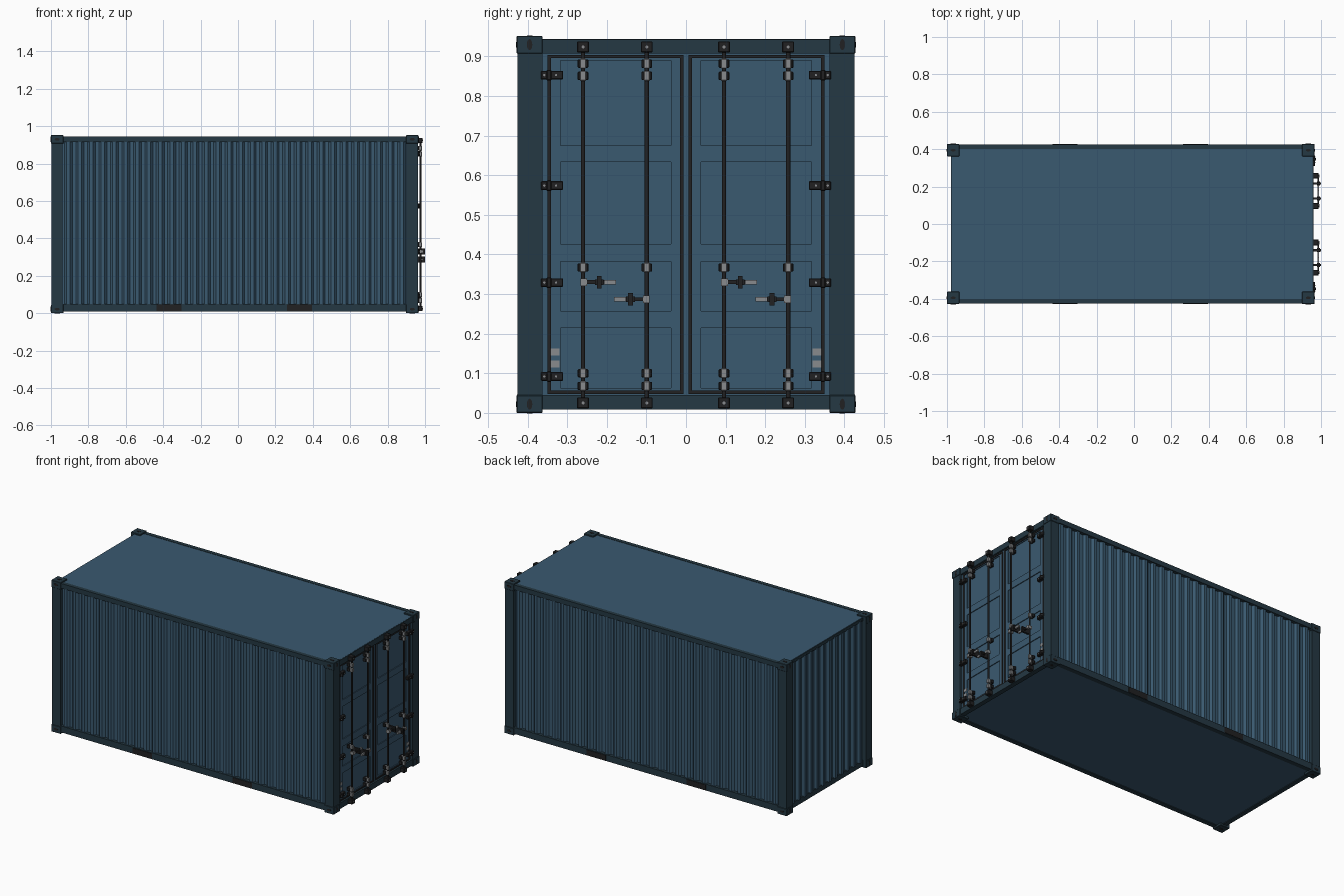
import bpy
import bmesh
from math import pi
from mathutils import Matrix, Vector

cube = bpy.data.objects.get("Cube")
if cube:
    bpy.data.objects.remove(cube, do_unlink=True)


def material(name, colour):
    mat = bpy.data.materials.new(name)
    mat.use_nodes = True
    mat.diffuse_color = (*colour, 1)
    mat.node_tree.nodes["Principled BSDF"].inputs["Base Color"].default_value = (*colour, 1)
    return mat


BLUE = material("panel blue", (.042, .100, .160))
FRAME = material("frame dark blue", (.018, .040, .056))
BLACK = material("black hardware", (.015, .015, .016))
GREY = material("grey metal", (.25, .26, .27))

# Main dimensions
LEFT, RIGHT = -1.0, .965
HALF, TOP = .428, .952
CAST = .066
DOOR = .948


def finish(name, bm, mat):
    mesh = bpy.data.meshes.new(name)
    bm.to_mesh(mesh)
    bm.free()
    mesh.materials.append(mat)
    obj = bpy.data.objects.new(name, mesh)
    bpy.context.scene.collection.objects.link(obj)
    return obj


def boxes(name, mat, items, bevel=0):
    """One object from boxes given as x, y and z ranges."""
    bm = bmesh.new()
    for ranges in items:
        mid = Vector([(a + b) / 2 for a, b in ranges])
        size = [abs(b - a) for a, b in ranges]
        bmesh.ops.create_cube(bm, size=1, matrix=Matrix.Translation(mid) @ Matrix.Diagonal((*size, 1)))
    obj = finish(name, bm, mat)
    if bevel:
        mod = obj.modifiers.new("edge bevel", "BEVEL")
        mod.width = bevel
        mod.segments = 1
    return obj


def around(centre, width):
    return (centre - width / 2, centre + width / 2)


def discs(name, mat, items, sides=12):
    """Short or long cylinders: centre, axis, length and two radii."""
    bm = bmesh.new()
    turns = {"X": Matrix.Rotation(pi / 2, 4, "Y"), "Y": Matrix.Rotation(pi / 2, 4, "X"), "Z": Matrix()}
    for centre, axis, length, ra, rb in items:
        bmesh.ops.create_cone(bm, cap_ends=True, segments=sides, radius1=1, radius2=1, depth=length,
                              matrix=Matrix.Translation(centre) @ turns[axis] @ Matrix.Diagonal((ra, rb, 1, 1)))
    for face in bm.faces:
        face.smooth = len(face.verts) == 4
    return finish(name, bm, mat)


def corrugated(name, start, end, count, low, high, place):
    """Trapezoid sheet; place(u, depth, z) gives the position."""
    bm = bmesh.new()
    step = (end - start) / count
    profile = [(start, 0)]
    for i in range(count):
        u = start + i * step
        profile += [(u + step * f, d) for f, d in ((.17, 0), (.37, 1), (.67, 1), (.87, 0))]
    profile.append((end, 0))
    columns = [[bm.verts.new(place(u, d, z)) for z in (low, high)] for u, d in profile]
    for a, b in zip(columns, columns[1:]):
        bm.faces.new((a[0], b[0], b[1], a[1]))
    bm.normal_update()
    # Turn every face outward
    for face in bm.faces:
        if face.normal.dot(face.calc_center_median()) < 0:
            face.normal_flip()
    return finish(name, bm, BLUE)


# Corner posts, castings and casting holes
posts, castings, holes = [], [], []
for x0, end in ((LEFT, -1), (RIGHT - CAST, 1)):
    xs = (x0, x0 + CAST)
    xmid = x0 + CAST / 2
    xout = LEFT if end < 0 else RIGHT
    for s in (-1, 1):
        ys = (s * HALF, s * (HALF - CAST))
        ymid = s * (HALF - CAST / 2)
        posts.append(((x0 + .003, x0 + CAST - .003), (s * .425, s * .362), (.02, .93)))
        for z0, face, zc in ((0, 0, .022), (TOP - .045, TOP, .930)):
            castings.append((xs, ys, (z0, z0 + .045)))
            holes += [((xout, ymid, zc), "X", .003, .014, .007),
                      ((xmid, s * HALF, zc), "Y", .003, .014, .007),
                      ((xmid, ymid, face), "Z", .003, .014, .007)]
boxes("corner_posts", FRAME, posts)
boxes("corner_castings", FRAME, castings, .002)
discs("casting_holes", BLACK, holes)

# Side rails and end beams
inner = (LEFT + .03, RIGHT - .03)
rails = []
for s in (-1, 1):
    rails += [(inner, (s * .424, s * .400), (.916, .946)),
              (inner, (s * .424, s * .395), (.010, .050))]
boxes("side_rails", FRAME, rails)
width = (-.39, .39)
boxes("end_beams", FRAME, [
    ((-.978, -.950), width, (.922, .941)),
    ((-.978, -.950), width, (.010, .046)),
    ((.930, .959), width, (.908, .943)),
    ((.930, .959), width, (.008, .045))])

# Forklift pockets
boxes("forklift_pockets", BLACK, [
    (around(x, .134), around(s * .424, .005), (.012, .046))
    for x in (-.368, .328) for s in (-1, 1)])

# Roof and floor
boxes("roof", BLUE, [((-.976, .955), (-.402, .402), (.930, .944))])
boxes("floor", BLUE, [((-.975, .950), (-.398, .398), (.014, .040))])

# Corrugated walls
for s, side in ((-1, "front"), (1, "back")):
    corrugated(side + "_wall", LEFT + CAST - .005, RIGHT - CAST + .005, 30, .045, .92,
               lambda u, d, z, s=s: (u, s * (.404 + .014 * d), z))
corrugated("end_wall", -.365, .365, 12, .04, .93, lambda u, d, z: (-.970 - .014 * d, u, z))

# Doors: back sheet with raised stiles and crossbars
boxes("door_sheets", BLUE, [((.925, DOOR - .005), (-.364, .364), (.04, .912))])
bars = [((.935, DOOR), (-.038, .038), (.04, .912))]
seals, stickers = [], []
sheet_gaps = ((.04, .063), (.215, .257), (.382, .427), (.633, .675), (.890, .912))
seal_x = (DOOR - .002, DOOR + .004)
for s in (-1, 1):
    bars.append(((.935, DOOR), (s * .317, s * .364), (.04, .912)))
    bars += [((.935, DOOR), (s * .038, s * .317), gap) for gap in sheet_gaps]
    seals += [(seal_x, around(s * y, .009), (.048, .904)) for y in (.011, .345)]
    seals += [(seal_x, (s * .011, s * .345), around(z, .008)) for z in (.052, .900)]
    stickers += [((DOOR, DOOR + .002), around(s * .330, .022), around(z, .018)) for z in (.123, .154)]
boxes("door_frames", BLUE, bars)
boxes("door_seals", BLACK, seals)
boxes("door_plates", GREY, stickers)

# Hinges with bolts
hinges, bolts = [], []
for s in (-1, 1):
    for z in (.092, .329, .574, .853):
        hinges += [((DOOR, .968), around(s * .338, .056), around(z, .022)),
                   ((DOOR, .974), around(s * .346, .012), around(z, .027))]
        bolts += [((.969, s * y, z), "X", .004, .003, .003) for y in (.328, .358)]
boxes("hinges", BLACK, hinges, .002)

# Locking rods, guides, cams and handles
rods, guides, clamps, handles, grips = [], [], [], [], []
for i, y in enumerate((-.260, -.099, .096, .258)):
    rods.append(((.975, y, .475), "Z", .90, .0055, .0055))
    for z in (.025, .924):
        guides.append(((.945, .987), around(y, .030), around(z, .028)))
        bolts.append(((.988, y, z), "X", .004, .004, .004))
    for z in (.068, .100, .367, .851, .882):
        guides.append(((DOOR, .968), around(y, .027), around(z, .021)))
        clamps.append(((.960, .984), around(y, .016), around(z, .025)))
    # Handles alternate in direction and height
    way, z = ((1, .330), (-1, .287))[i % 2]
    bar = (.980, .990)
    grips.append(((.966, .991), (y - way * .007, y + way * .010), around(z, .018)))
    handles.append((bar, (y + way * .008, y + way * .054), around(z, .010)))
    grips.append((bar, (y + way * .050, y + way * .083), around(z, .012)))
    handles += [((DOOR, 1), around(y + way * .041, .012), around(z, .032)),
                ((.978, .994), around(y + way * .041, .022), around(z, .014))]
discs("locking_rods", BLACK, rods)
boxes("rod_guides", BLACK, guides, .002)
boxes("rod_clamps", GREY, clamps, .002)
boxes("handle_bars", BLACK, handles)
boxes("handle_grips", GREY, grips)
discs("bolts", GREY, bolts, 8)
